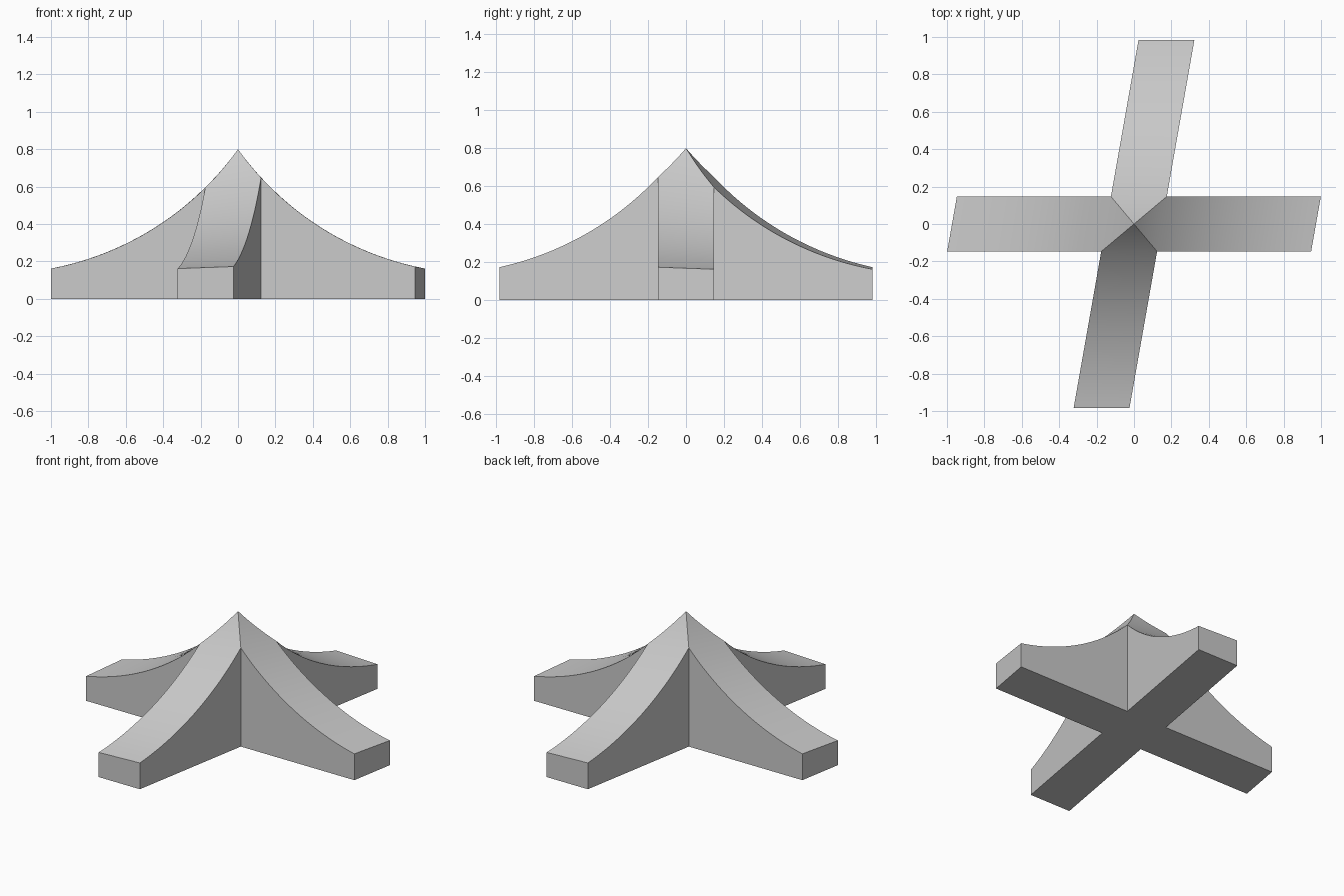
import bpy
import bmesh
from math import sin, cos, radians, sqrt
from mathutils import Vector

if "Cube" in bpy.data.objects:
    bpy.data.objects.remove(bpy.data.objects["Cube"], do_unlink=True)

SKEW = radians(10)           # lean of one bar away from a square crossing
HALF = 0.147 / cos(SKEW)     # half width measured along the other bar
REACH = 0.973                # arm length the roof profile is drawn for
MITRE_ROWS, ARM_ROWS = 6, 24


def roof_height(d):
    """Concave circular arc falling from the peak to the arm tip."""
    return 1.727 - sqrt(1.593 ** 2 - (1.295 - d) ** 2)


def add_arm(bm, along, across, length):
    """One arm: mitred at the peak, running out to a slanted end."""
    stations = [HALF * i / MITRE_ROWS for i in range(MITRE_ROWS)]
    stations += [HALF + (REACH - HALF) * i / ARM_ROWS for i in range(ARM_ROWS + 1)]
    stretch = (length - HALF) / (REACH - HALF)
    rows = []
    for a in stations:
        out = a if a <= HALF else HALF + (a - HALF) * stretch
        row = []
        for side in (-1, 1):
            b = side * min(a, HALF)
            spot = along * out + across * b
            top = roof_height(a + b * sin(SKEW))
            row.append((bm.verts.new((spot.x, spot.y, top)),
                        bm.verts.new((spot.x, spot.y, 0))))
        rows.append(row)

    for i in range(len(rows) - 1):
        (rt, rb), (lt, lb) = rows[i]
        (rt2, rb2), (lt2, lb2) = rows[i + 1]
        if i == 0:
            bm.faces.new((rt, rt2, lt2))
            bm.faces.new((rb, lb2, rb2))
            continue
        bm.faces.new((rt, rt2, lt2, lt))
        bm.faces.new((rb, lb, lb2, rb2))
        if i >= MITRE_ROWS:
            bm.faces.new((rb, rb2, rt2, rt))
            bm.faces.new((lt, lt2, lb2, lb))
    (rt, rb), (lt, lb) = rows[-1]
    bm.faces.new((rb, lb, lt, rt))


# Four arms, in opposite pairs
bm = bmesh.new()
bar_x = Vector((1, 0, 0))
bar_y = Vector((sin(SKEW), cos(SKEW), 0))
for sign in (1, -1):
    add_arm(bm, bar_x * sign, bar_y * sign, REACH)
    add_arm(bm, bar_y * sign, bar_x * sign, 0.998)

# Weld the mitres and close the body
bmesh.ops.remove_doubles(bm, verts=bm.verts[:], dist=0.0005)
loose = [v for v in bm.verts if not v.link_faces]
bmesh.ops.delete(bm, geom=loose, context='VERTS')
bmesh.ops.recalc_face_normals(bm, faces=bm.faces[:])
mesh = bpy.data.meshes.new("crossed_roof")
bm.to_mesh(mesh)
bm.free()

roof = bpy.data.objects.new("crossed_roof", mesh)
bpy.context.collection.objects.link(roof)

# Single plain grey
grey = bpy.data.materials.new("light_grey")
grey.use_nodes = True
colour = (0.6, 0.6, 0.6, 1)
grey.diffuse_color = colour
grey.node_tree.nodes["Principled BSDF"].inputs["Base Color"].default_value = colour
mesh.materials.append(grey)

# Smooth curves, crisp ridges
bpy.ops.object.select_all(action='DESELECT')
roof.select_set(True)
bpy.context.view_layer.objects.active = roof
bpy.ops.object.shade_smooth_by_angle(angle=radians(30))
